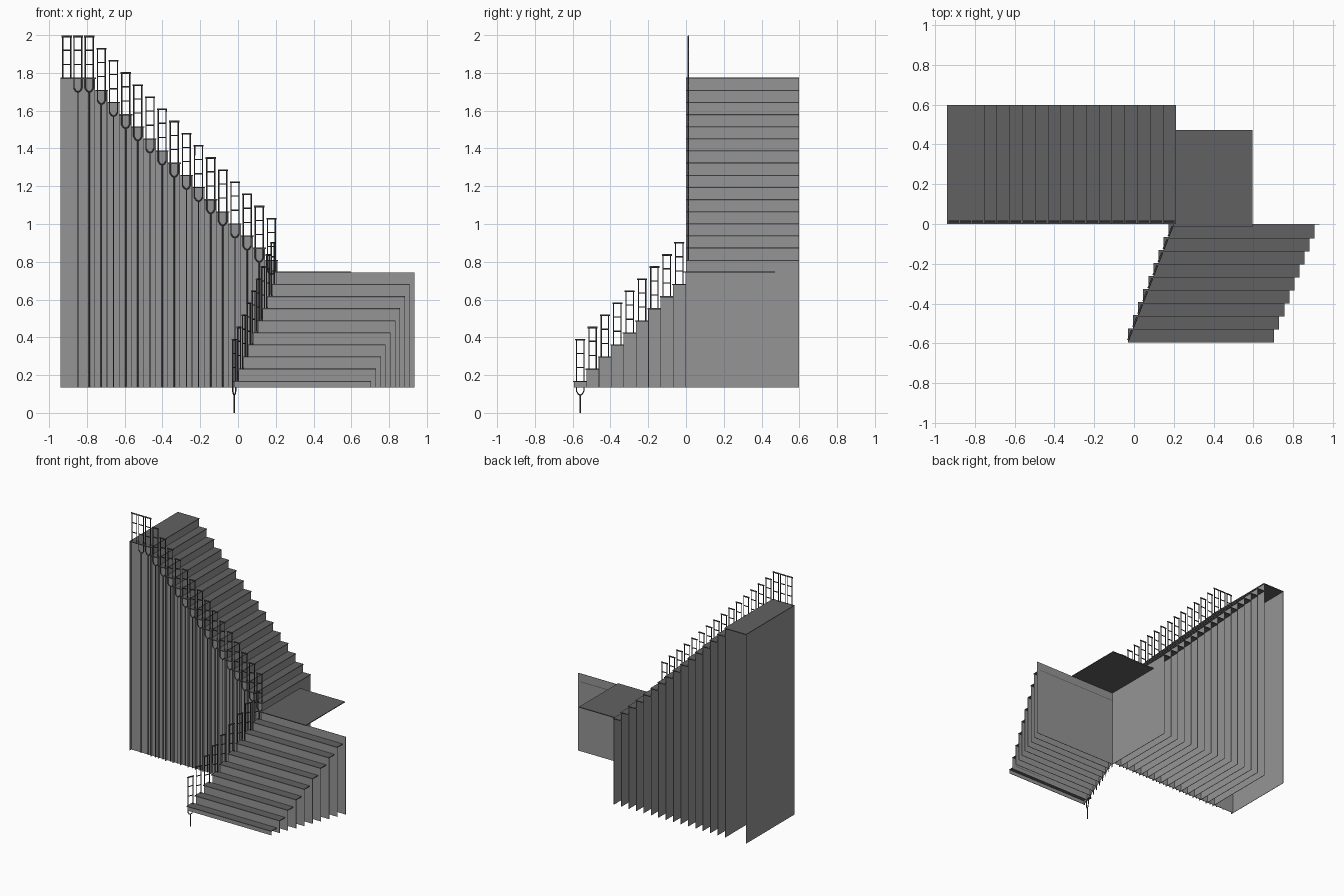
import bpy, bmesh, math
from mathutils import Vector

if "Cube" in bpy.data.objects:
    bpy.data.objects.remove(bpy.data.objects["Cube"])

BASE = 0.135      # underside of the sheets
RISE = 0.0643
T = 0.003         # sheet thickness


def grey(name, v):
    m = bpy.data.materials.new(name)
    m.diffuse_color = (v, v, v, 1)
    m.use_nodes = True
    m.node_tree.nodes["Principled BSDF"].inputs["Base Color"].default_value = m.diffuse_color
    return m


TREAD, PANEL, METAL = grey("dark_tread", .12), grey("grey_panel", .3), grey("dark_metal", .08)


def link(name, data, mat):
    data.materials.append(mat)
    ob = bpy.data.objects.new(name, data)
    bpy.context.collection.objects.link(ob)
    return ob


def mesh_object(name, bm, mat):
    bmesh.ops.recalc_face_normals(bm, faces=bm.faces)
    me = bpy.data.meshes.new(name)
    bm.to_mesh(me)
    bm.free()
    return link(name, me, mat)


def box(bm, x0, x1, y0, y1, z0, z1):
    for v in bmesh.ops.create_cube(bm, size=1)["verts"]:
        v.co = Vector((x0 + (v.co.x + .5) * (x1 - x0),
                       y0 + (v.co.y + .5) * (y1 - y0),
                       z0 + (v.co.z + .5) * (z1 - z0)))


def sheet(name, outline, thick):
    """Thin wall from a stepped outline, thickened along the vector thick."""
    bm = bmesh.new()
    f = bm.faces.new([bm.verts.new(p) for p in outline])
    new = bmesh.ops.extrude_face_region(bm, geom=[f], use_keep_orig=True)["geom"]
    bmesh.ops.translate(bm, vec=thick, verts=[g for g in new if isinstance(g, bmesh.types.BMVert)])
    mesh_object(name, bm, PANEL)


def rods(name, paths, radius):
    cu = bpy.data.curves.new(name, 'CURVE')
    cu.dimensions = '3D'
    cu.bevel_depth = radius
    cu.bevel_resolution = 1
    cu.use_fill_caps = True
    for pts in paths:
        sp = cu.splines.new('POLY')
        sp.points.add(len(pts) - 1)
        for p, co in zip(sp.points, pts):
            p.co = (*co, 1)
    link(name, cu, METAL)


def baluster(c, d, z, tail):
    """Wishbone frame centred at c, running along d, standing on tread height z."""
    def p(s, h):
        return (c[0] + d[0] * s, c[1] + d[1] * s, h)
    w = 0.021
    frame = [[p(s * w, z + .217), p(s * w, z - .055), p(s * .012, z - .07), p(0, z - .076)]
             for s in (-1, 1)]
    frame.append([p(0, z - .073), p(0, tail)])
    frame += [[p(-w, z + h), p(w, z + h)] for h in (.07, .145)]
    return frame, [[p(-.027, z + .218), p(.027, z + .218)]]


frames, caps = [], []

# Lower flight: skewed steps climbing towards +y
treads, risers = bmesh.new(), bmesh.new()
DY, DX = 0.0655, 0.0255
d = Vector((DX, DY)).normalized()
top = []
for i in range(10):
    x, y, z = -.03 + DX * i, -.593 + DY * i, .17 + .064 * i
    box(risers, x + .008, x + .735, y, y + T, BASE, z - .003)
    if i == 9:
        break
    box(treads, x, x + .735, y - .004, y + DY + T, z - .006, z)
    top += [(x + .014, y, z - .003), (x + .014 + DX, y + DY, z - .003)]
    f, c = baluster((x + .01, y + .033), d, z, 0 if i == 0 else BASE)
    frames += f
    caps += c
mesh_object("lower_treads", treads, TREAD)
mesh_object("lower_risers", risers, PANEL)
sheet("lower_side_wall", [(*top[0][:2], BASE)] + top + [(*top[-1][:2], BASE)], (T, 0, 0))

# Landing between the flights
bm = bmesh.new()
box(bm, .195, .597, -.012, .472, .742, .748)
mesh_object("landing", bm, TREAD)

# Upper flight: steps climbing towards -x, last tread is the top platform
treads, risers = bmesh.new(), bmesh.new()
top = []
for i in range(16):
    x, z = .212 - RISE * i, .81 + RISE * i
    end = -.94 if i == 15 else x - RISE
    box(treads, end - (0 if i == 15 else T), x, 0, .598, z - .006, z)
    box(risers, x - .004 - T, x - .004, 0, .598, BASE, z - .003)
    top += [(x - .004, .019, z - .003), (end - (0 if i == 15 else .004), .019, z - .003)]
box(risers, -.94, -.94 + T, 0, .598, BASE, 1.772)
mesh_object("upper_treads", treads, TREAD)
mesh_object("upper_risers", risers, PANEL)
sheet("upper_side_wall", [(top[0][0], .019, BASE)] + top + [(-.94, .019, BASE)], (0, T, 0))

# Upper balusters, two more on the platform
for i in range(18):
    z = .81 + RISE * min(i, 15)
    x = .177 - RISE * i if i < 16 else -.788 - .0595 * (i - 15)
    f, c = baluster((x, .012), (1, 0), z, BASE)
    if i == 17:      # end baluster stops at the platform
        f = [[p for p in q if p[2] > z] or q for q in f if q[0][2] > z]
        f = [q + [(q[0][0], q[0][1], z)] if len(q) == 1 else q for q in f]
    frames += f
    caps += c

rods("balusters", frames, .0035)
rods("baluster_caps", caps, .005)
